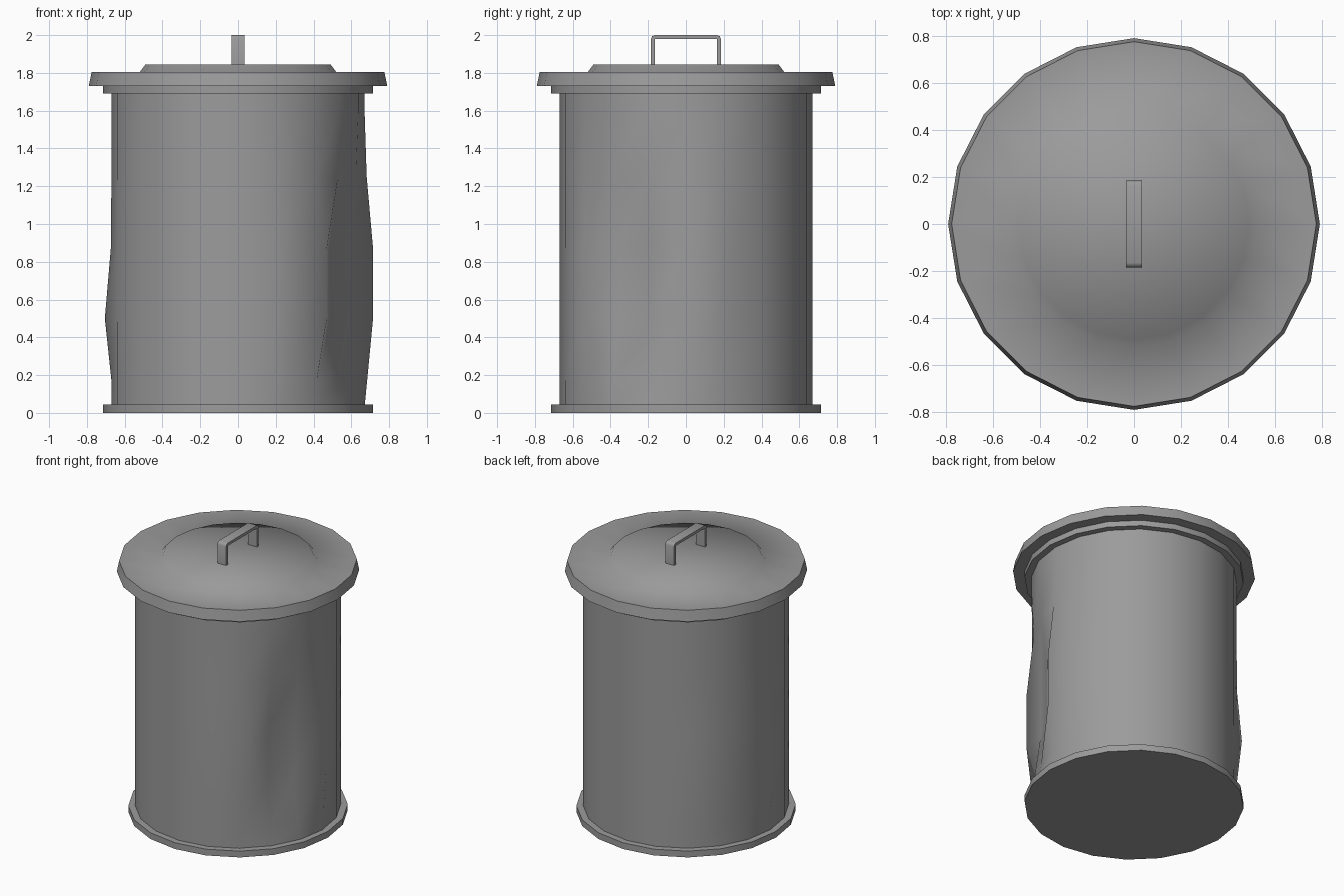
import bpy, bmesh, math
from mathutils import Vector

SIDES = 20

cube = bpy.data.objects.get("Cube")
if cube:
    bpy.data.objects.remove(cube, do_unlink=True)

grey = bpy.data.materials.new("galvanised grey")
grey.use_nodes = True
grey.diffuse_color = (0.33, 0.33, 0.33, 1)
grey.node_tree.nodes["Principled BSDF"].inputs["Base Color"].default_value = grey.diffuse_color


def finish(name, bm, angle):
    bmesh.ops.recalc_face_normals(bm, faces=bm.faces)
    mesh = bpy.data.meshes.new(name)
    bm.to_mesh(mesh)
    bm.free()
    mesh.materials.append(grey)
    obj = bpy.data.objects.new(name, mesh)
    bpy.context.collection.objects.link(obj)
    bpy.ops.object.select_all(action="DESELECT")
    obj.select_set(True)
    bpy.context.view_layer.objects.active = obj
    bpy.ops.object.shade_smooth_by_angle(angle=math.radians(angle))
    return obj


def lathe(name, profile, angle=40, shape=None):
    """Turn (radius, height) points about z and cap both ends."""
    bm = bmesh.new()
    rings = []
    for row, (r, z) in enumerate(profile):
        ring = []
        for col in range(SIDES):
            a = math.tau * col / SIDES
            p = Vector((r * math.cos(a), r * math.sin(a), z))
            ring.append(bm.verts.new(shape(row, col, p) if shape else p))
        rings.append(ring)
    for low, high in zip(rings, rings[1:]):
        for i in range(SIDES):
            j = (i + 1) % SIDES
            bm.faces.new((low[i], low[j], high[j], high[i]))
    bm.faces.new(rings[0])
    bm.faces.new(rings[-1])
    return finish(name, bm, angle)


# Dented body: each dented column has a sideways push, scaled by row
big_dent = {17: (0.076, 0.01), 18: (-0.05, 0.035), 19: (-0.055, 0.02), 0: (0.045, -0.02)}
small_dent = {10: (-0.035, 0), 9: (0.02, -0.01), 8: (-0.02, 0.03)}
big_rows = (0, 0.3, 1, 1, 0.25, 0, 0)
small_rows = (0, 0, 1, 0.1, 0, 0, 0)


def dent(row, col, p):
    for pushes, rows in ((big_dent, big_rows), (small_dent, small_rows)):
        dx, dy = pushes.get(col, (0, 0))
        p = p + Vector((dx, dy, 0)) * rows[row]
    return p


lathe("body", [(0.67, z) for z in (0.03, 0.17, 0.5, 0.87, 1.25, 1.6, 1.71)], 60, dent)

# Base and top rims
lathe("base_rim", [(0.715, 0), (0.715, 0.045)])
lathe("top_rim", [(0.715, 1.69), (0.715, 1.75)])

# Lid with a raised centre
lathe("lid", [(0.79, 1.73), (0.775, 1.805), (0.52, 1.805), (0.49, 1.845)], 60)

# Handle: a flat strap bent into an arch with rounded outer corners
half, top, foot, thick, cut = 0.185, 2.0, 1.83, 0.02, 0.02
side = [(half, foot), (half, top - cut), (half - cut * 0.3, top - cut * 0.3), (half - cut, top)]
inner = [(half - cut, top - thick), (half - thick, top - cut * 1.2), (half - thick, foot)]
outline = side + [(-y, z) for y, z in reversed(side)]
outline += [(-y, z) for y, z in reversed(inner)] + inner
bm = bmesh.new()
face = bm.faces.new([bm.verts.new((-0.035, y, z)) for y, z in outline])
new = bmesh.ops.extrude_face_region(bm, geom=[face])["geom"]
bmesh.ops.translate(bm, vec=(0.07, 0, 0), verts=[v for v in new if isinstance(v, bmesh.types.BMVert)])
finish("handle", bm, 50)
